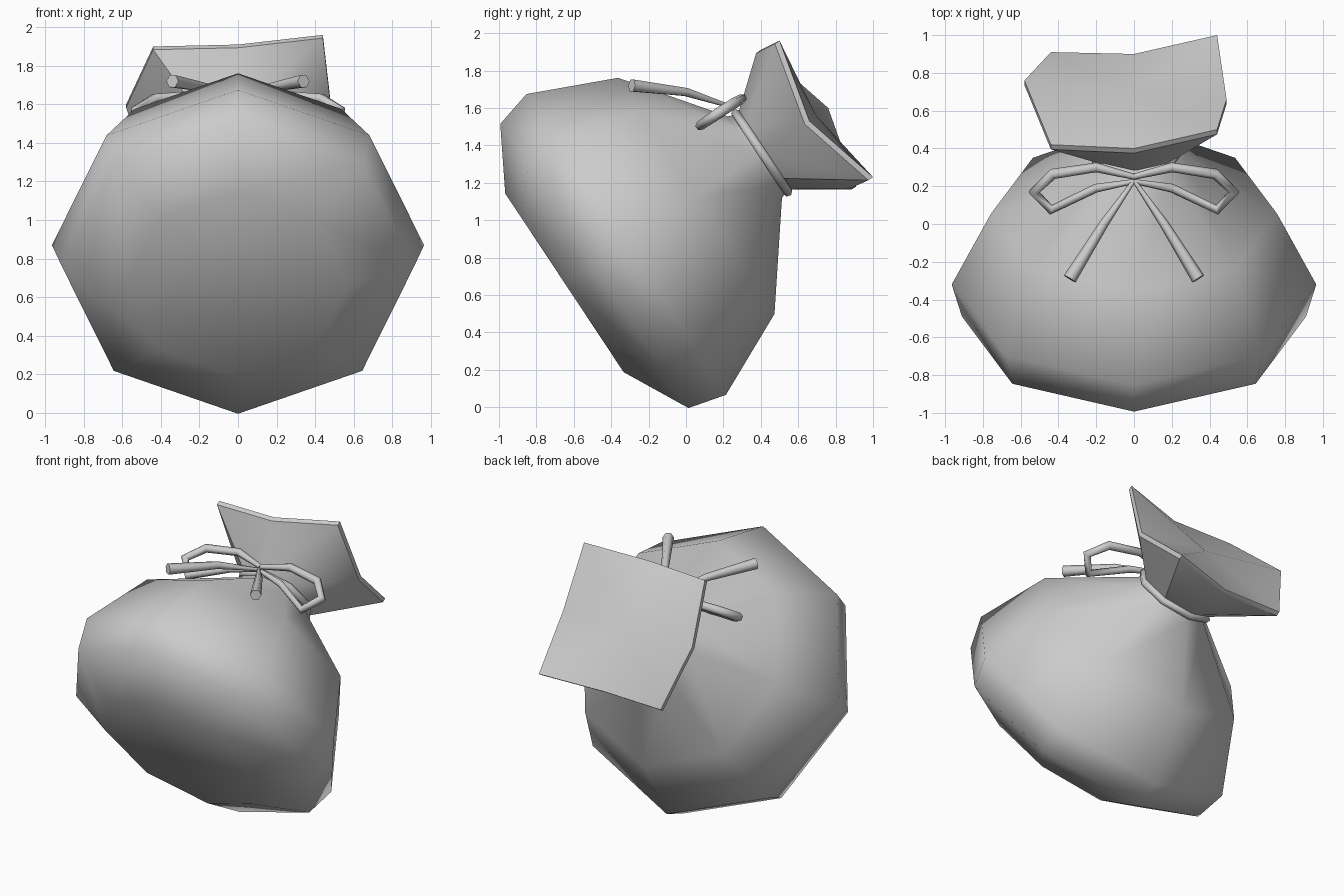
import bpy, bmesh, math
from mathutils import Vector

if "Cube" in bpy.data.objects:
    bpy.data.objects.remove(bpy.data.objects["Cube"])

AXIS = Vector((0, 0.83, 0.55)).normalized()    # sack leans back along this line
UP = Vector((0, -AXIS.z, AXIS.y))
SIDE = Vector((1, 0, 0))


def ring(y, z, r):
    """Octagon around the leaning axis, first point on top."""
    return [Vector((0, y, z)) + r * (math.sin(k * math.pi / 4) * SIDE
            + math.cos(k * math.pi / 4) * UP) for k in range(8)]


def loft(name, rings, angle, start=False, end_point=None):
    bm = bmesh.new()
    vs = [[bm.verts.new(p) for p in r] for r in rings]
    for a, b in zip(vs, vs[1:]):
        for i in range(8):
            j = (i + 1) % 8
            bm.faces.new((a[i], a[j], b[j], b[i]))
    if start:
        bm.faces.new(vs[0])
    if end_point is not None:
        c = bm.verts.new(end_point)
        for i in range(8):
            bm.faces.new((vs[-1][i], vs[-1][(i + 1) % 8], c))
    bmesh.ops.recalc_face_normals(bm, faces=bm.faces)
    # orient outward using the first side face
    bm.faces.ensure_lookup_table()
    mid = sum(rings[0] + rings[1], Vector()) / 16
    if bm.faces[0].normal.dot(bm.faces[0].calc_center_median() - mid) < 0:
        bmesh.ops.reverse_faces(bm, faces=bm.faces)
    me = bpy.data.meshes.new(name)
    bm.to_mesh(me)
    bm.free()
    ob = bpy.data.objects.new(name, me)
    bpy.context.collection.objects.link(ob)
    bpy.ops.object.select_all(action='DESELECT')
    ob.select_set(True)
    bpy.context.view_layer.objects.active = ob
    bpy.ops.object.shade_smooth_by_angle(angle=math.radians(angle))
    return ob


def cord(name, pts, radii, depth=0.026, cyclic=False):
    cu = bpy.data.curves.new(name, 'CURVE')
    cu.dimensions = '3D'
    cu.bevel_depth = depth
    cu.bevel_resolution = 1
    cu.use_fill_caps = True
    sp = cu.splines.new('POLY')
    sp.points.add(len(pts) - 1)
    for q, p, r in zip(sp.points, pts, radii):
        q.co = (*p, 1)
        q.radius = r
    sp.use_cyclic_u = cyclic
    ob = bpy.data.objects.new(name, cu)
    bpy.context.collection.objects.link(ob)
    return ob


# sack body, from the flat front to the tied neck
loft("sack_body", [ring(-0.65, 0.665, 0.573), ring(-0.49, 0.755, 0.911),
                   ring(-0.32, 0.87, 0.965), ring(0.055, 1.13, 0.757),
                   ring(0.369, 1.337, 0.261), ring(0.42, 1.372, 0.24)],
     65, start=True)

# flared mouth with a wavy, squarish rim
rim = [Vector(p) for p in ((0, 0.40, 1.91), (0.44, 0.50, 1.96),
                           (0.49, 0.66, 1.53), (0.44, 1.0, 1.23),
                           (0, 0.90, 1.185), (-0.44, 0.91, 1.18),
                           (-0.58, 0.76, 1.60), (-0.44, 0.42, 1.90))]
outer = [p - AXIS * 0.03 for p in rim]
loft("sack_mouth", [ring(0.41, 1.365, 0.24), outer, rim], 40,
     end_point=sum(rim, Vector()) / 8)

# cord around the neck
cord("neck_cord", ring(0.405, 1.36, 0.25), [1] * 8, cyclic=True)

# bow loops and tails, mirrored
loop = [(0, 0.25, 1.62), (0.2, 0.30, 1.65), (0.43, 0.265, 1.63),
        (0.53, 0.17, 1.57), (0.44, 0.075, 1.505), (0.2, 0.19, 1.575),
        (0, 0.225, 1.61)]
tail = [(0, 0.23, 1.61), (0.16, 0.0, 1.685), (0.34, -0.29, 1.72)]
for s, side in ((1, "right"), (-1, "left")):
    cord(f"bow_loop_{side}", [(s * x, y, z) for x, y, z in loop],
         [0.6, 1, 1.1, 1.1, 1, 0.9, 0.5])
    cord(f"bow_tail_{side}", [(s * x, y, z) for x, y, z in tail],
         [0.4, 0.95, 1.4])
